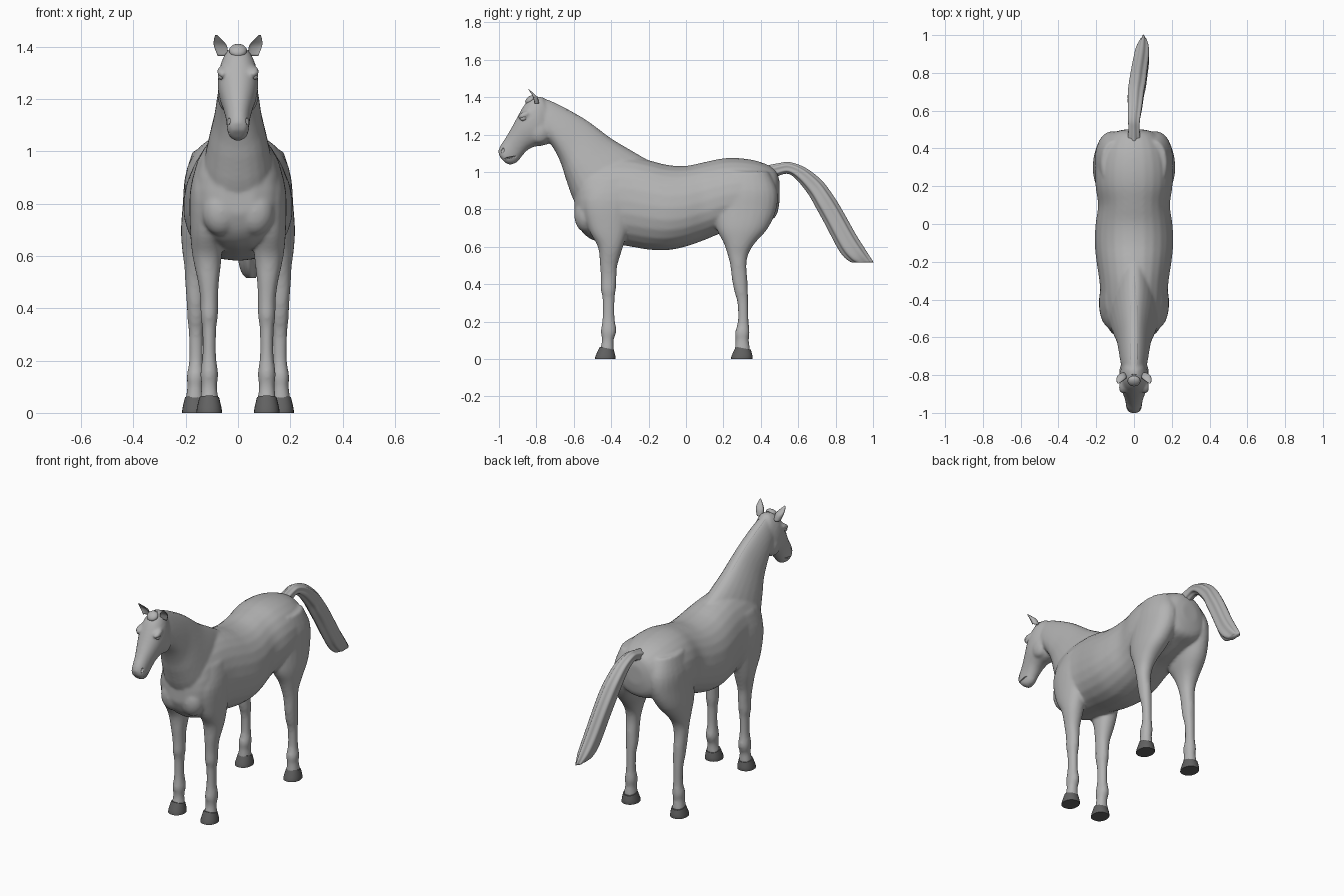
import bpy, bmesh
from math import sin, cos, pi, copysign, radians
from mathutils import Matrix, Vector

cube = bpy.data.objects.get("Cube")
if cube:
    bpy.data.objects.remove(cube, do_unlink=True)


def material(name, value):
    m = bpy.data.materials.new(name)
    m.use_nodes = True
    colour = (value, value, value, 1)
    m.diffuse_color = colour
    for node in m.node_tree.nodes:
        if node.type == 'BSDF_PRINCIPLED':
            node.inputs["Base Color"].default_value = colour
    return m


coat = material("light_grey_coat", .45)
horn = material("dark_grey_hoof", .12)


def refine(rings, steps):
    """Catmull-Rom interpolation between the given rings."""
    rings = [Vector(r) for r in rings]
    out = []
    for i in range(len(rings) - 1):
        p, q, r, s = (rings[min(max(i + k, 0), len(rings) - 1)] for k in (-1, 0, 1, 2))
        for j in range(steps):
            t = j / steps
            out.append(q + (r - p) * (t / 2) + (p * 2 - q * 5 + r * 4 - s) * (t * t / 2)
                       + (q * 3 - p - r * 3 + s) * (t ** 3 / 2))
    return out + [rings[-1]]


def loft(bm, rings, side=1, taper=0, ridges=0, dish=False, steps=4, sides=24):
    """Each ring: first edge (y, z), opposite edge (y, z), centre x, half width."""
    loops = []
    for y1, z1, y2, z2, x, hw in refine(rings, steps):
        loop = []
        for k in range(sides):
            a = 2 * pi * k / sides
            c, s = (copysign(abs(f) ** .92, f) for f in (cos(a), sin(a)))
            wave = 1 + ridges * cos(6 * a)
            if dish and c > 0:
                c *= -.4
            u = c * wave / 2
            px = x + s * hw * wave * (1 - taper * c)
            loop.append(bm.verts.new((side * px, (y1 + y2) / 2 + u * (y1 - y2),
                                      (z1 + z2) / 2 + u * (z1 - z2))))
        loops.append(loop)
    faces = [bm.faces.new(loops[0]), bm.faces.new(loops[-1][::-1])]
    for a, b in zip(loops, loops[1:]):
        for k in range(sides):
            n = (k + 1) % sides
            faces.append(bm.faces.new((a[k], b[k], b[n], a[n])))
    bmesh.ops.recalc_face_normals(bm, faces=faces)


def ball(bm, centre, radii, tilt=0):
    mat = (Matrix.Translation(centre) @ Matrix.Rotation(radians(tilt), 4, 'X')
           @ Matrix.Diagonal((*radii, 1)))
    bmesh.ops.create_uvsphere(bm, u_segments=20, v_segments=12, radius=1, matrix=mat)


def finish(bm, name, mat, angle=None):
    mesh = bpy.data.meshes.new(name)
    bm.to_mesh(mesh)
    bm.free()
    mesh.materials.append(mat)
    ob = bpy.data.objects.new(name, mesh)
    bpy.context.collection.objects.link(ob)
    mesh.shade_smooth()
    if angle:
        bpy.ops.object.select_all(action='DESELECT')
        bpy.context.view_layer.objects.active = ob
        ob.select_set(True)
        bpy.ops.object.shade_smooth_by_angle(angle=radians(angle))
    return ob


# Trunk: y, top, bottom, half width
trunk = [(.497, .95, .84, .05), (.475, 1.01, .76, .12), (.4, 1.05, .73, .175),
         (.3, 1.07, .70, .2), (.2, 1.07, .68, .2), (.1, 1.05, .64, .187),
         (0, 1.03, .605, .2), (-.1, 1.035, .585, .205), (-.2, 1.06, .588, .195),
         (-.3, 1.08, .605, .18), (-.4, 1.08, .62, .172), (-.5, 1.06, .64, .16),
         (-.56, 1.01, .69, .125), (-.593, .93, .76, .06)]
trunk = [(y, t, y, b, 0, w) for y, t, b, w in trunk]

# Neck and head: crest or forehead point, throat or jaw point, x, half width
neck = [(-.2, 1.06, -.45, .70, 0, .12), (-.3, 1.115, -.58, .82, 0, .125),
        (-.4, 1.175, -.635, .95, 0, .106), (-.52, 1.265, -.66, 1.03, 0, .086),
        (-.62, 1.325, -.69, 1.10, 0, .076), (-.72, 1.375, -.73, 1.16, 0, .066),
        (-.79, 1.402, -.78, 1.2, 0, .055)]
head = [(-.77, 1.4, -.715, 1.2, 0, .052), (-.82, 1.395, -.73, 1.16, 0, .068),
        (-.86, 1.36, -.76, 1.145, 0, .074), (-.89, 1.31, -.81, 1.138, 0, .07),
        (-.925, 1.245, -.85, 1.118, 0, .057), (-.96, 1.185, -.88, 1.085, 0, .045),
        (-.99, 1.14, -.905, 1.055, 0, .04), (-1, 1.11, -.935, 1.043, 0, .037),
        (-.995, 1.085, -.96, 1.047, 0, .025)]

# Legs: height, front y, back y, x, half width
foreleg = [(.04, -.457, -.388, .11, .034), (.1, -.447, -.39, .11, .027),
           (.15, -.452, -.375, .11, .031), (.22, -.443, -.385, .11, .023),
           (.32, -.443, -.385, .11, .024), (.37, -.452, -.378, .11, .03),
           (.43, -.452, -.375, .11, .031), (.5, -.457, -.37, .113, .037),
           (.6, -.468, -.34, .118, .053), (.7, -.52, -.31, .12, .06),
           (.85, -.55, -.28, .115, .065), (.97, -.5, -.28, .1, .05)]
hindleg = [(.04, .262, .342, .165, .034), (.1, .268, .333, .163, .028),
           (.14, .265, .337, .162, .031), (.2, .28, .332, .16, .024),
           (.3, .278, .33, .16, .025), (.36, .262, .328, .16, .03),
           (.43, .248, .325, .162, .032), (.5, .24, .32, .163, .036),
           (.56, .225, .33, .16, .042), (.62, .205, .365, .155, .055),
           (.7, .165, .435, .14, .075), (.8, .15, .48, .12, .088),
           (.9, .16, .485, .11, .09), (1, .2, .44, .1, .07)]

# Body: overlapping volumes fused into one smooth skin
bm = bmesh.new()
loft(bm, trunk, taper=.08)
loft(bm, neck, taper=.3)
loft(bm, head, taper=-.05)
for side in (-1, 1):
    for leg in (foreleg, hindleg):
        loft(bm, [(f, z, b, z, x, w) for z, f, b, x, w in leg], side)
    ball(bm, (side * .065, -.535, .77), (.07, .06, .09))        # breast muscle
    ball(bm, (side * .045, -.785, 1.215), (.03, .055, .06))     # cheek
    ball(bm, (side * .06, -.865, 1.305), (.02, .035, .014), 25)  # brow
body = finish(bm, "body", coat)

remesh = body.modifiers.new("fuse", 'REMESH')
remesh.mode = 'VOXEL'
remesh.voxel_size = .009
remesh.use_smooth_shade = True
soften = body.modifiers.new("soften", 'SMOOTH')
soften.factor = .5
soften.iterations = 6
swell = body.modifiers.new("swell", 'DISPLACE')
swell.strength = .003
swell.mid_level = 0

# Nostrils and mouth line
bm = bmesh.new()
for side in (-1, 1):
    ball(bm, (side * .036, -.98, 1.115), (.009, .008, .014), -20)
    ball(bm, (side * .04, -.94, 1.078), (.012, .036, .003), 12)
cutter = finish(bm, "face_cutter", coat)
cutter.hide_render = True
cutter.hide_viewport = True
cutter.display_type = 'WIRE'
cut = body.modifiers.new("face_cuts", 'BOOLEAN')
cut.operation = 'DIFFERENCE'
cut.solver = 'EXACT'
cut.object = cutter

# Mane ridge along the crest, and forelock
bm = bmesh.new()
loft(bm, [(y, z + .004, y + .015, z - .03, 0, w) for y, z, w in
          [(-.2, 1.055, .006), (-.3, 1.114, .014), (-.4, 1.174, .018), (-.52, 1.263, .02),
           (-.62, 1.323, .021), (-.72, 1.373, .021), (-.8, 1.4, .018)]], ridges=.06)
finish(bm, "mane", coat)
bm = bmesh.new()
ball(bm, (0, -.832, 1.385), (.034, .032, .02), 40)
finish(bm, "forelock", coat)

# Tail with strands
bm = bmesh.new()
loft(bm, [(.43, 1.03, .46, .96, 0, .035), (.5, 1.045, .5, .985, 0, .03),
          (.555, 1.05, .55, .992, 0, .032), (.636, 1.02, .6, .955, .005, .038),
          (.717, .957, .66, .88, .01, .043), (.77, .89, .7, .81, .018, .045),
          (.823, .807, .743, .733, .025, .044), (.904, .663, .823, .583, .038, .041),
          (.96, .575, .87, .53, .045, .034), (.998, .517, .9, .515, .05, .018)],
     ridges=.1, sides=36)
finish(bm, "tail", coat)

# Paired parts
for label, side in (("right", -1), ("left", 1)):
    bm = bmesh.new()
    loft(bm, [(-.835, 1.365, -.785, 1.365, .058, .02), (-.842, 1.405, -.795, 1.4, .067, .025),
              (-.847, 1.43, -.82, 1.425, .077, .015), (-.848, 1.446, -.842, 1.444, .084, .003)],
         side, dish=True)
    finish(bm, label + "_ear", coat)

    bm = bmesh.new()
    ball(bm, (side * .064, -.868, 1.288), (.013, .019, .014), 20)
    finish(bm, label + "_eye", coat)

    for end, toe, heel, x in (("front", -.487, -.378, .11), ("hind", .24, .355, .165)):
        bm = bmesh.new()
        loft(bm, [(toe, 0, heel, 0, x, .049), (toe + .005, .02, heel, .018, x, .047),
                  (toe + .026, .066, heel - .008, .05, x, .038)], side)
        finish(bm, f"{label}_{end}_hoof", horn, 40)
